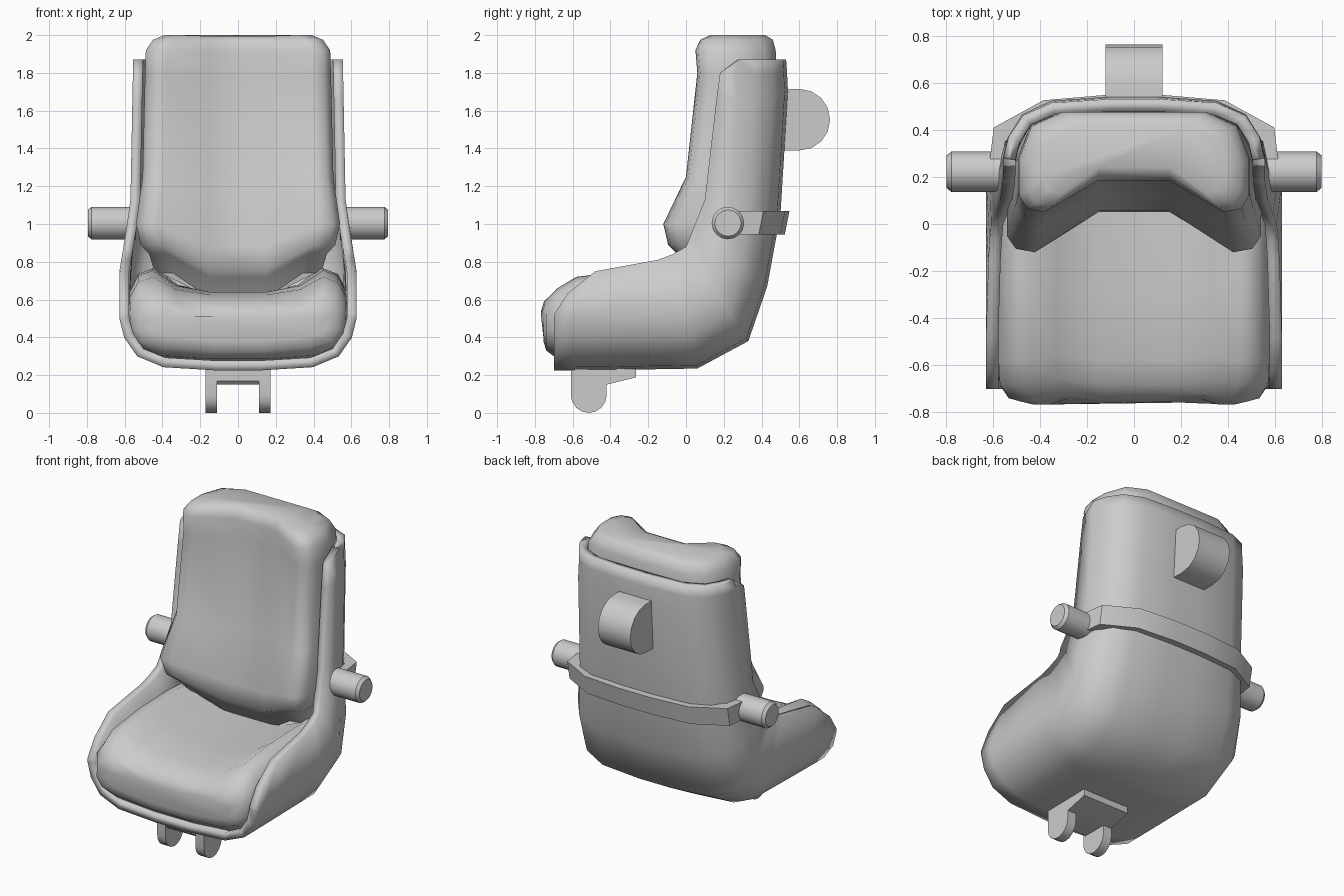
import bpy, bmesh, math
from mathutils import Vector

if "Cube" in bpy.data.objects:
    bpy.data.objects.remove(bpy.data.objects["Cube"], do_unlink=True)

grey = bpy.data.materials.new("plain_grey")
grey.use_nodes = True
COLOUR = (0.6, 0.6, 0.6, 1)
grey.diffuse_color = COLOUR
grey.node_tree.nodes["Principled BSDF"].inputs["Base Color"].default_value = COLOUR


def finish(name, bm, angle=40, recalc=True):
    if recalc:
        bmesh.ops.recalc_face_normals(bm, faces=bm.faces)
    mesh = bpy.data.meshes.new(name)
    bm.to_mesh(mesh)
    bm.free()
    mesh.materials.append(grey)
    obj = bpy.data.objects.new(name, mesh)
    bpy.context.collection.objects.link(obj)
    bpy.ops.object.select_all(action='DESELECT')
    obj.select_set(True)
    bpy.context.view_layer.objects.active = obj
    bpy.ops.object.shade_smooth_by_angle(angle=math.radians(angle))
    return obj


def mirrored(half):
    """Half section on +x, completed with its mirror image on -x."""
    return [(-x, y, z) for x, y, z in reversed(half)] + list(half)


def loft(rings, closed):
    bm = bmesh.new()
    rows = [[bm.verts.new(p) for p in ring] for ring in rings]
    n = len(rows[0])
    for a, b in zip(rows, rows[1:]):
        for i in range(n if closed else n - 1):
            j = (i + 1) % n
            bm.faces.new((a[i], b[i], b[j], a[j]))
    if closed:
        bm.faces.new(rows[0])
        bm.faces.new(rows[-1])
    return bm


def extrude_x(name, profile, x0, x1, angle=40):
    """Side profile of (y, z) points swept from x0 to x1."""
    rings = [[(x, y, z) for y, z in profile] for x in (x0, x1)]
    return finish(name, loft(rings, True), angle)


def half_width(z):
    if z < 0.75:
        return 0.628
    if z < 1.1:
        return 0.628 - 0.058 * (z - 0.75) / 0.35
    return 0.57 - 0.015 * (z - 1.1) / 0.77


# Outer shell: U sections running from the front lip round to the top of the back
# each station: spine y, z, then rim y, z
stations = [
    (-.70, .225, -.70, .52), (-.60, .225, -.63, .63), (-.42, .227, -.48, .75),
    (-.10, .232, -.15, .81), (.06, .235, -.07, .84), (.33, .38, 0, .88),
    (.43, .67, .04, .98), (.50, 1.05, .10, 1.13), (.54, 1.70, .16, 1.65),
    (.535, 1.80, .18, 1.80), (.53, 1.87, .26, 1.87)]
u_shape = [(.19, 0), (.63, .017), (.85, .075), (.96, .175), (1, .275)]
rings = []
for sy, sz, ry, rz in stations:
    spine, rim = Vector((0, sy, sz)), Vector((0, ry, rz))
    depth = (rim - spine).length
    half = []
    for f, d in u_shape + [(1, depth)]:
        p = spine.lerp(rim, min(1, d * min(1, depth / .295) / depth))
        half.append((f * half_width(p.z), p.y, p.z))
    rings.append(mirrored(half))
shell = finish("shell", loft(rings, False), 50, recalc=False)
solid = shell.modifiers.new("thickness", 'SOLIDIFY')
solid.thickness = 0.052
solid.offset = -1

# Seat cushion: dished sections from the rounded front edge backwards
# each station: y, bottom z, middle top z, side top z, width scale
seat = [
    (-.755, .38, .51, .54, .80), (-.74, .33, .55, .59, .92), (-.68, .285, .595, .66, .99),
    (-.58, .275, .625, .72, 1), (-.30, .275, .64, .755, 1), (.0, .28, .64, .765, 1),
    (.20, .35, .64, .765, .96)]
rings = []
for y, low, mid, side, s in seat:
    tall = side - low
    wing = y - .012 if y < -.7 else y
    rings.append(mirrored([
        (.15 * s, y, low), (.42 * s, y, low + .02), (.54 * s, y, low + .2 * tall),
        (.578 * s, y, low + .42 * tall), (.575 * s, y, low + .75 * tall),
        (.53 * s, wing, side - .03), (.45 * s, wing, side),
        (.33 * s, y + .02, mid + .3 * (side - mid)), (.15 * s, y, mid)]))
finish("seat_cushion", loft(rings, True), 60)

# Back cushion: sections with forward side bolsters, from the underside to the top
# each level: side z, middle z, back y, bolster y, middle y, half width
back = [
    (.74, .61, .33, .06, .15, .44), (.84, .72, .36, -.04, .08, .47),
    (.89, .75, .40, -.095, .05, .515), (1.0, .88, .44, -.12, .055, .54),
    (1.25, 1.22, .46, 0, .12, .505), (1.8, 1.8, .478, .06, .185, .492),
    (1.92, 1.92, .475, .05, .185, .488), (1.975, 1.975, .46, .075, .20, .45),
    (2.0, 1.995, .42, .13, .24, .39)]
rings = []
for zs, zm, yb, bolster, ym, w in back:
    rings.append(mirrored([
        (.62 * w, yb, zs), (.89 * w, yb - .06, zs), (w, yb - .2, zs),
        (w, bolster + .07, zs), (.93 * w, bolster + .015, zs), (.78 * w, bolster, zs),
        (.15, ym, zm)]))
finish("back_cushion", loft(rings, True), 60)

# Strap round the back of the shell
strap_path = [(.615, .25), (.595, .41), (.385, .525), (.12, .548)]
rings = []
for x, y in mirrored([(x, y, 0) for x, y in reversed(strap_path)]) and \
        [(x, y) for x, y in strap_path] + [(-x, y) for x, y in reversed(strap_path)]:
    k = .92
    rings.append([(x, y - .025, .945), (x, y, 1.07),
                  (x * k, y - .06, 1.07), (x * k, y - .08, .945)])
finish("strap", loft(rings, True), 30)

# Side pins with a small chamfer on the outer end
for name, side in (("left_pin", 1), ("right_pin", -1)):
    rings = []
    for x, r in ((.54, .086), (.775, .086), (.795, .07)):
        rings.append([(side * x, .222 + r * math.cos(t * math.pi / 8),
                       1.005 + r * math.sin(t * math.pi / 8)) for t in range(16)])
    finish(name, loft(rings, True), 30)

# Rounded block on the back
block = [(.50, 1.39)] + [
    (.60 + .163 * math.cos(a), 1.552 + .163 * math.sin(a))
    for a in (math.radians(-90 + 22.5 * i) for i in range(9))] + [(.50, 1.715)]
extrude_x("back_block", block, -.12, .12)

# Bracket under the seat: wedge plate and two round-ended legs
extrude_x("bracket_plate", [(-.61, .24), (-.265, .24), (-.265, .188), (-.42, .15),
                            (-.59, .15), (-.61, .17)], -.172, .172, 20)
leg = [(-.61, .2)] + [
    (-.515 - .095 * math.cos(a), .095 - .095 * math.sin(a))
    for a in (math.pi * i / 8 for i in range(9))] + [(-.42, .2)]
for name, side in (("left_leg", 1), ("right_leg", -1)):
    extrude_x(name, leg, side * .11, side * .173)
